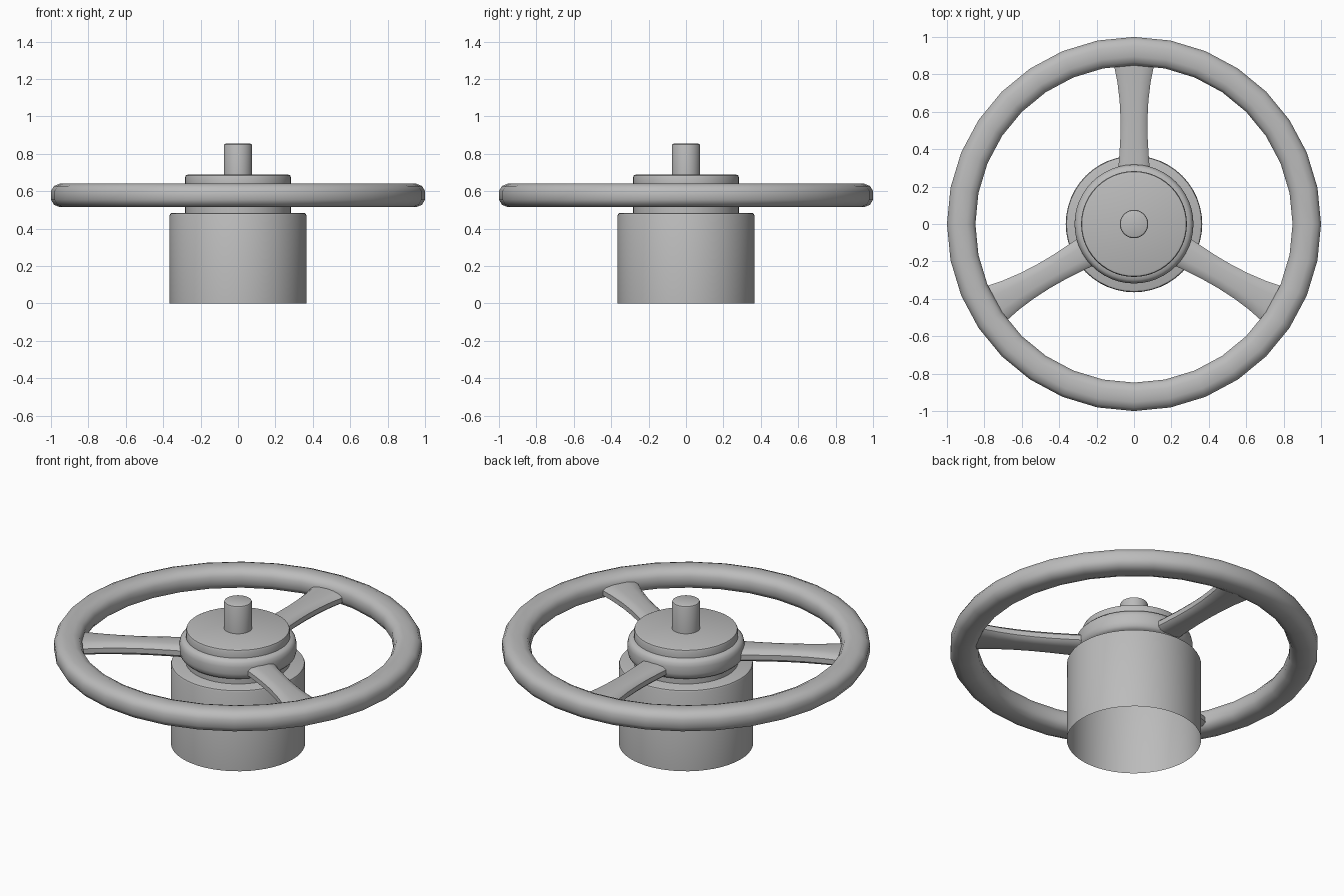
import bpy, bmesh, math
from mathutils import Matrix

if "Cube" in bpy.data.objects:
    bpy.data.objects.remove(bpy.data.objects["Cube"])

grey = bpy.data.materials.new("plain_grey")
grey.diffuse_color = (0.5, 0.5, 0.5, 1)
grey.use_nodes = True
grey.node_tree.nodes["Principled BSDF"].inputs["Base Color"].default_value = grey.diffuse_color


def finish(bm, name):
    """Smooth shading with sharp edges kept, one grey material."""
    bmesh.ops.remove_doubles(bm, verts=bm.verts, dist=1e-5)
    bmesh.ops.recalc_face_normals(bm, faces=bm.faces)
    for f in bm.faces:
        f.smooth = True
    for e in bm.edges:
        e.smooth = e.calc_face_angle(0) < math.radians(40)
    me = bpy.data.meshes.new(name)
    bm.to_mesh(me)
    bm.free()
    me.materials.append(grey)
    ob = bpy.data.objects.new(name, me)
    bpy.context.collection.objects.link(ob)
    return ob


def lathe(name, profile, segments, closed=False):
    """Spin an (r, z) profile around the z axis."""
    bm = bmesh.new()
    rings = []
    for i in range(segments):
        a = 2 * math.pi * i / segments
        rings.append([bm.verts.new((r * math.cos(a), r * math.sin(a), z)) for r, z in profile])
    n = len(profile)
    for i in range(segments):
        a, b = rings[i], rings[(i + 1) % segments]
        for j in range(n if closed else n - 1):
            k = (j + 1) % n
            if profile[j][0] == 0:
                continue
            if profile[k][0] == 0:
                bm.faces.new((a[j], b[j], a[k]))
            else:
                bm.faces.new((a[j], b[j], b[k], a[k]))
    # the many coincident axis points are merged in finish()
    return finish(bm, name)


def rounded(half_w, half_h, power, count):
    """Superellipse cross-section points."""
    pts = []
    for i in range(count):
        a = 2 * math.pi * (i + 0.5) / count
        c, s = math.cos(a), math.sin(a)
        pts.append((half_w * math.copysign(abs(c) ** power, c),
                    half_h * math.copysign(abs(s) ** power, s)))
    top = max(p[1] for p in pts)
    side = max(p[0] for p in pts)
    return [(x * half_w / side, y * half_h / top) for x, y in pts]


# base drum, open underneath
lathe("base_drum", [(0.365, 0), (0.365, 0.472), (0.361, 0.481), (0.352, 0.485), (0, 0.485)], 48)

# hub with a bulging collar
lathe("hub", [(0.283, 0.48), (0.283, 0.52), (0.300, 0.524), (0.313, 0.538), (0.318, 0.56),
              (0.318, 0.60), (0.313, 0.622), (0.300, 0.636), (0.283, 0.64), (0.283, 0.675),
              (0.279, 0.685), (0.269, 0.689), (0, 0.689)], 48)

# centre pin
lathe("centre_pin", [(0.076, 0.68), (0.076, 0.843), (0.073, 0.851), (0.065, 0.855), (0, 0.855)], 32)

# wheel rim, 32 straight segments
section = [(0.924 + x, 0.578 + y) for x, y in rounded(0.076, 0.063, 0.75, 12)]
lathe("wheel_rim", section, 32, closed=True)

# three flared spokes: (radius, half width) stations
stations = [(0.27, 0.086), (0.36, 0.079), (0.46, 0.073), (0.56, 0.072),
            (0.66, 0.077), (0.76, 0.089), (0.84, 0.105), (0.89, 0.118)]
for n, angle in enumerate((90, 210, 330)):
    bm = bmesh.new()
    rings = []
    for r, w in stations:
        rings.append([bm.verts.new((r, x, 0.563 + y)) for x, y in rounded(w, 0.036, 0.7, 12)])
    for a, b in zip(rings, rings[1:]):
        for j in range(12):
            k = (j + 1) % 12
            bm.faces.new((a[j], a[k], b[k], b[j]))
    bm.faces.new(rings[0])
    bm.faces.new(rings[-1])
    bm.transform(Matrix.Rotation(math.radians(angle), 4, 'Z'))
    finish(bm, "spoke_%d" % (n + 1))
